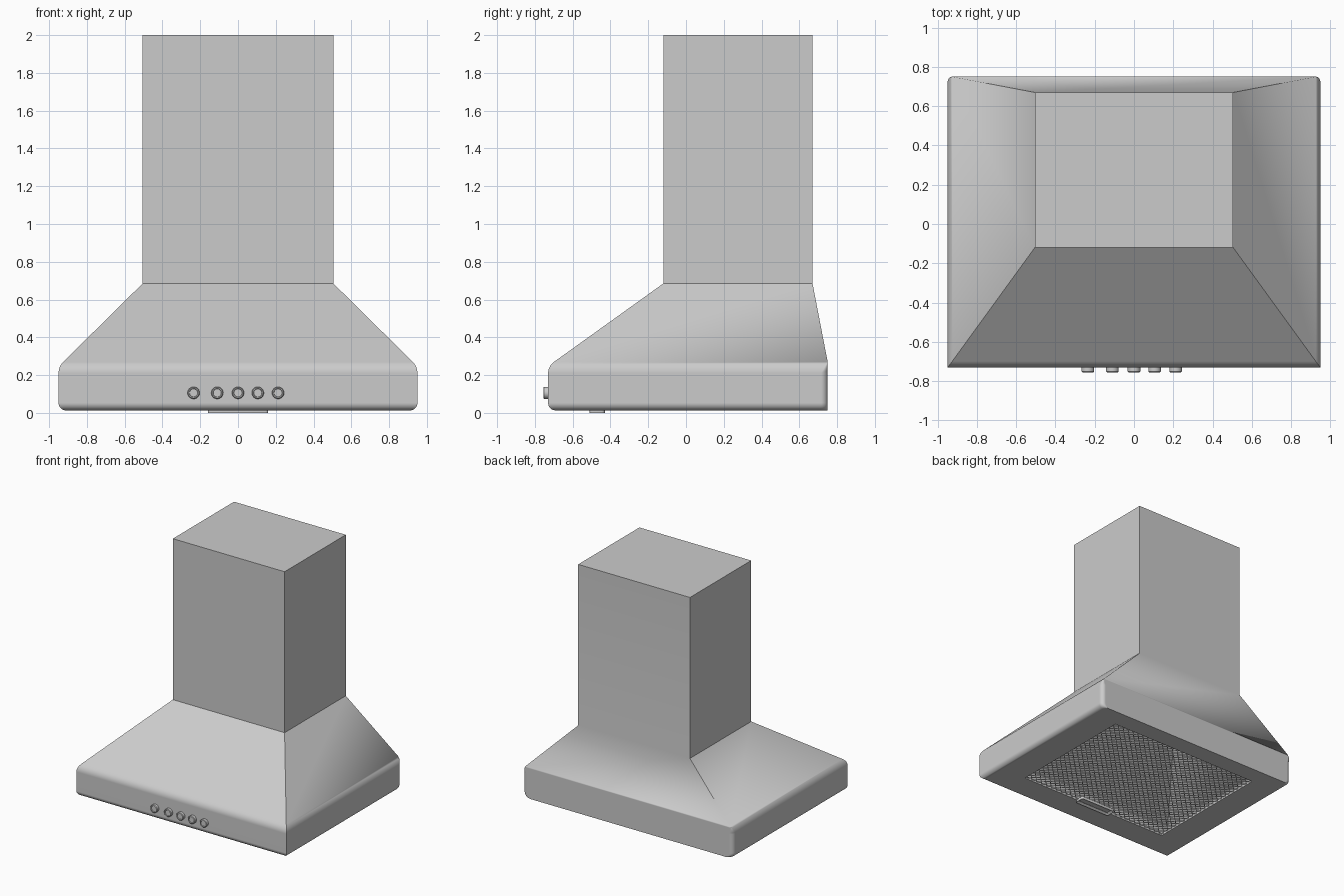
import bpy, bmesh, math

if "Cube" in bpy.data.objects:
    bpy.data.objects.remove(bpy.data.objects["Cube"])

SEG = 6  # segments in each rounded corner


def make_object(name, bm, smooth=True):
    bmesh.ops.recalc_face_normals(bm, faces=bm.faces[:])
    me = bpy.data.meshes.new(name)
    bm.to_mesh(me)
    bm.free()
    ob = bpy.data.objects.new(name, me)
    bpy.context.collection.objects.link(ob)
    if smooth:
        bpy.ops.object.select_all(action='DESELECT')
        ob.select_set(True)
        bpy.context.view_layer.objects.active = ob
        bpy.ops.object.shade_smooth_by_angle(angle=math.radians(30))
    return ob


def ring(hx, y0, y1, r, z):
    """Rectangle with sharp front corners and rounded back corners."""
    right = []
    for i in range(SEG + 1):
        a = math.pi / 2 * i / SEG
        right.append((hx - r + r * math.cos(a), y1 - r + r * math.sin(a), z))
    left = [(-x, y, h) for x, y, h in reversed(right)]
    return [(-hx, y0, z), (hx, y0, z)] + right + left


# Hood shell: filter lip, underside frame, rounded rim, sloped canopy, chimney
rings = [ring(0.69, -0.49, 0.60, 0, 0.035), ring(0.69, -0.49, 0.60, 0, 0.013)]
for i in range(SEG + 1):                      # lower rounded edge
    a = math.pi / 2 * i / SEG
    d = 0.04 * (1 - math.sin(a))
    rings.append(ring(0.95 - d, -0.73 + d, 0.75, 0.035, 0.013 + 0.04 * (1 - math.cos(a))))
for i in range(SEG + 1):                      # upper rounded edge
    t = i / SEG
    dz = 0.06 * t
    dx = 0.085 - math.sqrt(0.085 ** 2 - dz ** 2)
    dy = 0.073 - math.sqrt(0.073 ** 2 - dz ** 2)
    rings.append(ring(0.95 - dx, -0.73 + dy, 0.75, 0.035 * (1 - t), 0.21 + dz))
rings += [ring(0.505, -0.12, 0.67, 0, 0.685), ring(0.505, -0.12, 0.67, 0, 2.0)]

bm = bmesh.new()
loops = [[bm.verts.new(p) for p in r] for r in rings]
for a, b in zip(loops, loops[1:]):
    n = len(a)
    for i in range(n):
        j = (i + 1) % n
        bm.faces.new((a[i], a[j], b[j], b[i]))
bm.faces.new(loops[-1])
bmesh.ops.remove_doubles(bm, verts=bm.verts[:], dist=0.0001)
shell = make_object("hood_shell", bm)
wn = shell.modifiers.new("weighted", 'WEIGHTED_NORMAL')
wn.keep_sharp = True

# Grease filter: diamond lattice of thin wires
bm = bmesh.new()
NX, NY = 56, 44
grid = {}


def lattice_vert(i, j):
    if (i, j) not in grid:
        grid[i, j] = bm.verts.new((-0.692 + 1.384 * i / NX, -0.492 + 1.094 * j / NY, 0.024))
    return grid[i, j]


for i in range(1, NX):
    for j in range(1, NY):
        if (i + j) % 2 == 0:
            bm.faces.new([lattice_vert(i + u, j + v) for u, v in ((1, 0), (0, 1), (-1, 0), (0, -1))])
mesh = make_object("filter_mesh", bm, smooth=False)
wire = mesh.modifiers.new("wire", 'WIREFRAME')
wire.thickness = 0.008
wire.use_even_offset = False

# Filter latch: shallow plate with a finger recess
bm = bmesh.new()
bmesh.ops.create_cube(bm, size=1)
for v in bm.verts:
    v.co = (v.co.x * 0.32, -0.47 + v.co.y * 0.08, 0.0125 + v.co.z * 0.025)
upright = [e for e in bm.edges if abs(e.verts[0].co.z - e.verts[1].co.z) > 0.01]
bmesh.ops.bevel(bm, geom=upright, offset=0.015, segments=4, affect='EDGES', profile=0.5)
bm.normal_update()
bottom = [f for f in bm.faces if f.normal.z < -0.9]
bmesh.ops.inset_region(bm, faces=bottom, thickness=0.018)
for v in {v for f in bottom for v in f.verts}:
    v.co.z += 0.014
make_object("filter_latch", bm)

# Control buttons along the front rim: stepped round caps
profile = [(0.032, -0.72), (0.032, -0.751), (0.028, -0.755), (0.023, -0.755), (0.021, -0.75)]
for k, x in enumerate((-0.235, -0.11, 0.0, 0.105, 0.212)):
    bm = bmesh.new()
    n = 24
    loops = [[bm.verts.new((x + r * math.cos(2 * math.pi * i / n), y,
                            0.106 + r * math.sin(2 * math.pi * i / n))) for i in range(n)]
             for r, y in profile]
    for a, b in zip(loops, loops[1:]):
        for i in range(n):
            j = (i + 1) % n
            bm.faces.new((a[i], a[j], b[j], b[i]))
    bm.faces.new(loops[0])
    bm.faces.new(loops[-1])
    make_object(f"control_button_{k + 1}", bm)
